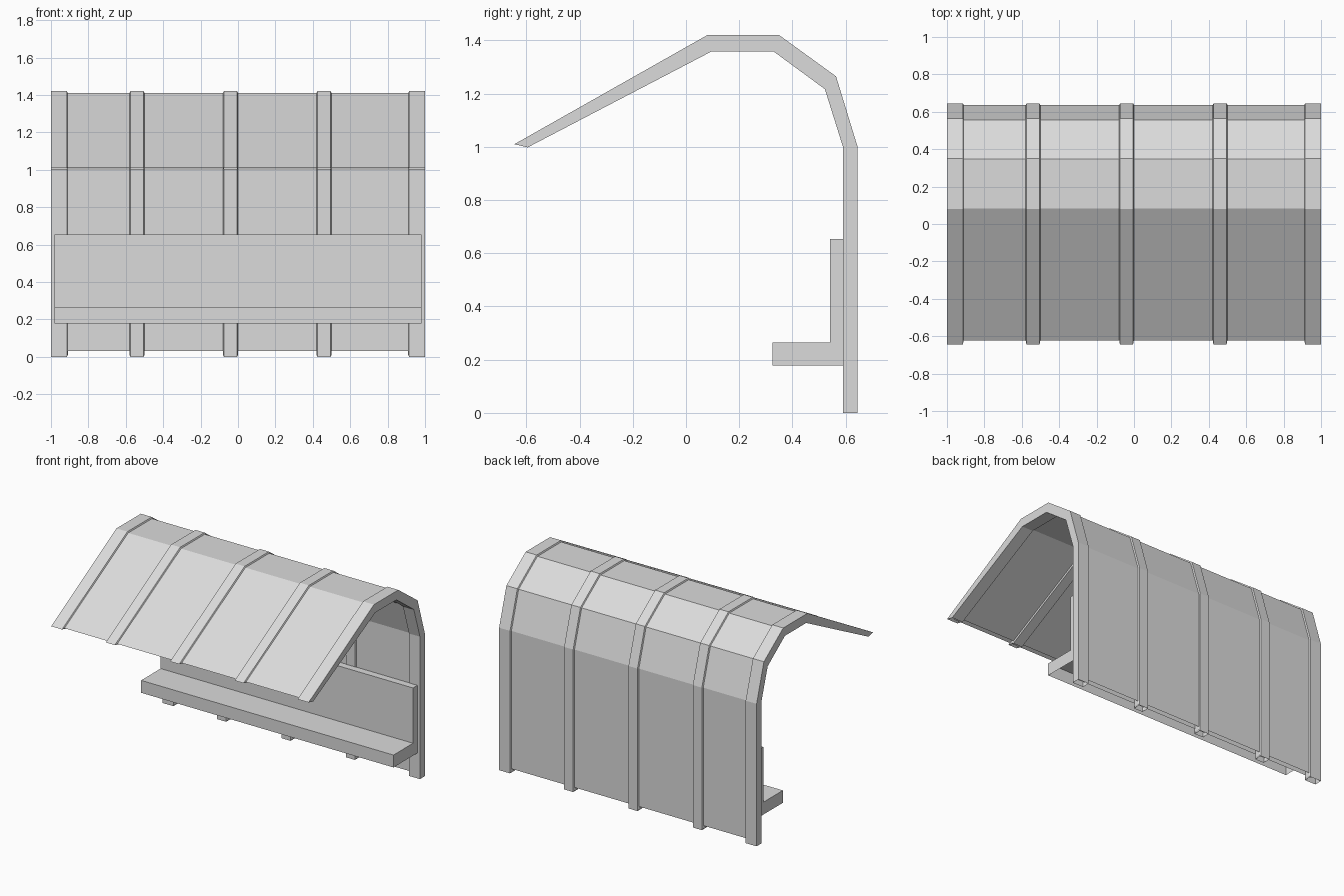
import bpy
import bmesh

cube = bpy.data.objects.get("Cube")
if cube:
    bpy.data.objects.remove(cube, do_unlink=True)

grey = bpy.data.materials.new("light_grey")
grey.use_nodes = True
grey.diffuse_color = (0.71, 0.71, 0.71, 1)
grey.node_tree.nodes["Principled BSDF"].inputs["Base Color"].default_value = (0.71, 0.71, 0.71, 1)


def extrude_profile(name, points, x0, x1, chamfer_left=False, chamfer_right=False):
    """Extrude a (y, z) outline along x, open underneath, with optional chamfered caps."""
    width, depth = 0.005, 0.01
    start = x0 + width * chamfer_right
    end = x1 - width * chamfer_left
    bm = bmesh.new()
    rings = [[bm.verts.new((x, y, z)) for y, z in points] for x in (start, end)]
    caps = [bm.faces.new(ring) for ring in rings]
    for i in range(len(points)):
        a, b = rings[0][i - 1], rings[0][i]
        bm.faces.new((a, b, rings[1][i], rings[1][i - 1]))
    bmesh.ops.recalc_face_normals(bm, faces=bm.faces)

    # Sloped rims towards the neighbouring panels
    for cap, wanted in zip(caps, (chamfer_right, chamfer_left)):
        if wanted:
            bmesh.ops.inset_region(bm, faces=[cap], thickness=depth, depth=width,
                                   use_even_offset=True, use_boundary=True)

    # Open lower edges
    bm.normal_update()
    under = [f for f in bm.faces
             if f.normal.z < -0.9 and f.calc_center_median().z < 1.02]
    bmesh.ops.delete(bm, geom=under, context='FACES')

    mesh = bpy.data.meshes.new(name)
    bm.to_mesh(mesh)
    bm.free()
    mesh.materials.append(grey)
    obj = bpy.data.objects.new(name, mesh)
    bpy.context.collection.objects.link(obj)


# Bent frame ribs, chamfered on the sides that meet a panel
rib_outline = [(-0.645, 1.01), (0.08, 1.42), (0.35, 1.42), (0.564, 1.265), (0.645, 1.0),
               (0.645, 0), (0.59, 0), (0.59, 1.0), (0.522, 1.217), (0.33, 1.358),
               (0.095, 1.358), (-0.595, 0.998)]
rib_spans = [(-1, -0.91), (-0.58, -0.5), (-0.08, 0), (0.42, 0.5), (0.91, 1)]
for i, (x0, x1) in enumerate(rib_spans):
    extrude_profile(f"frame_rib_{i + 1}", rib_outline, x0, x1,
                    chamfer_left=x1 < 1, chamfer_right=x0 > -1)

# Thinner wall and roof shell running between the ribs
shell_outline = [(-0.624, 1.012), (0.083, 1.411), (0.347, 1.411), (0.556, 1.26), (0.636, 0.998),
                 (0.636, 0.03), (0.599, 0.03), (0.599, 1.0), (0.53, 1.222), (0.333, 1.368),
                 (0.093, 1.368), (-0.59, 1.012)]
extrude_profile("wall_and_roof_shell", shell_outline, -0.96, 0.96)

# Bench seat with its backrest
bench_outline = [(0.325, 0.178), (0.592, 0.178), (0.592, 0.653), (0.542, 0.653),
                 (0.542, 0.265), (0.325, 0.265)]
extrude_profile("bench", bench_outline, -0.98, 0.98)
